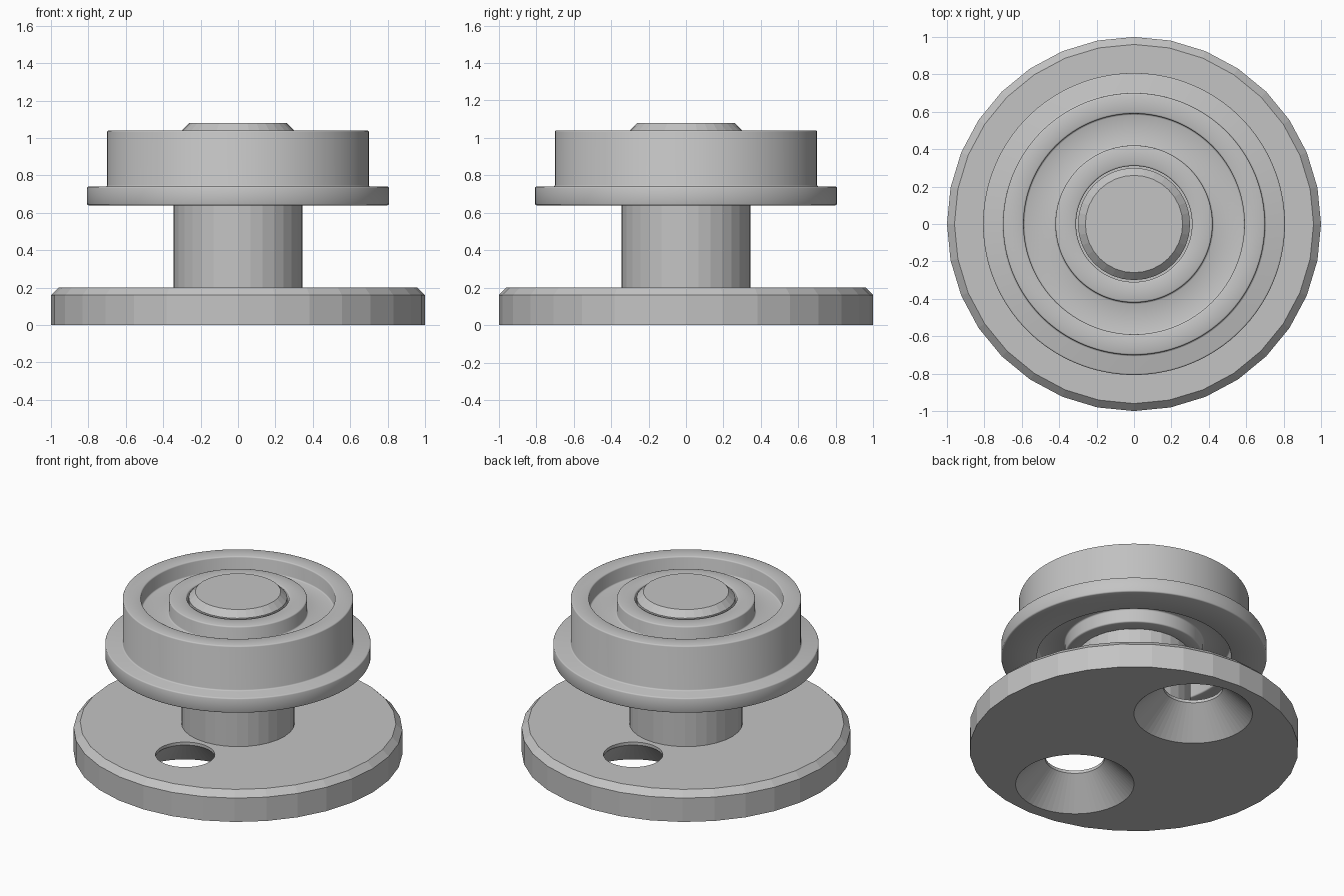
import bpy, bmesh, math

default = bpy.data.objects.get("Cube")
if default:
    bpy.data.objects.remove(default, do_unlink=True)

grey = bpy.data.materials.new("plain_grey")
grey.use_nodes = True
colour = (0.55, 0.55, 0.55, 1)
grey.diffuse_color = colour
grey.node_tree.nodes["Principled BSDF"].inputs["Base Color"].default_value = colour


def lathe(name, profile, sides, closed=False, location=(0, 0, 0)):
    """Turn a (radius, height) profile around the z axis."""
    bm = bmesh.new()
    rings = []
    for r, z in profile:
        if r == 0:
            rings.append([bm.verts.new((0, 0, z))] * sides)
        else:
            rings.append([bm.verts.new((r * math.cos(a), r * math.sin(a), z))
                          for a in (math.tau * i / sides for i in range(sides))])
    pairs = list(zip(rings, rings[1:]))
    if closed:
        pairs.append((rings[-1], rings[0]))
    for low, high in pairs:
        for i in range(sides):
            j = (i + 1) % sides
            bm.faces.new(dict.fromkeys((low[i], low[j], high[j], high[i])))
    bmesh.ops.recalc_face_normals(bm, faces=bm.faces)
    mesh = bpy.data.meshes.new(name)
    bm.to_mesh(mesh)
    bm.free()
    mesh.materials.append(grey)
    obj = bpy.data.objects.new(name, mesh)
    obj.location = location
    bpy.context.collection.objects.link(obj)
    return obj


def activate(obj):
    bpy.ops.object.select_all(action='DESELECT')
    obj.select_set(True)
    bpy.context.view_layer.objects.active = obj


# Base disc, post and chamfered shaft end in one turned body
base = lathe("base_and_shaft", [
    (0, 0), (1, 0), (1, 0.16), (0.96, 0.2), (0.345, 0.2), (0.345, 0.645),
    (0.3, 0.645), (0.3, 1.04), (0.26, 1.08), (0, 1.08)], 32)

# Two countersunk screw holes through the base
for side in (-1, 1):
    cutter = lathe("screw_hole_cutter", [
        (0, -0.02), (0.38, -0.02), (0.18, 0.18), (0.18, 0.25), (0, 0.25)],
        64, location=(0, side * 0.56, 0))
    cutter.hide_render = True
    cut = base.modifiers.new("screw_hole", 'BOOLEAN')
    cut.operation = 'DIFFERENCE'
    cut.solver = 'EXACT'
    cut.object = cutter
    activate(base)
    bpy.ops.object.modifier_apply(modifier=cut.name)
    bpy.data.objects.remove(cutter, do_unlink=True)

# Flanged wheel: bore, hub, recessed web and rim on both faces
wheel = lathe("flanged_wheel", [
    (0.31, 0.65), (0.42, 0.65), (0.42, 0.74), (0.59, 0.74), (0.59, 0.64),
    (0.807, 0.64), (0.807, 0.74), (0.7, 0.74), (0.7, 1.04), (0.59, 1.04),
    (0.59, 0.94), (0.42, 0.94), (0.42, 1.04), (0.31, 1.04)], 128, closed=True)
activate(wheel)
bevel = wheel.modifiers.new("softened_edges", 'BEVEL')
bevel.width = 0.008
bevel.segments = 2
bevel.limit_method = 'ANGLE'
bpy.ops.object.modifier_apply(modifier=bevel.name)
bpy.ops.object.shade_smooth_by_angle(angle=math.radians(50))
